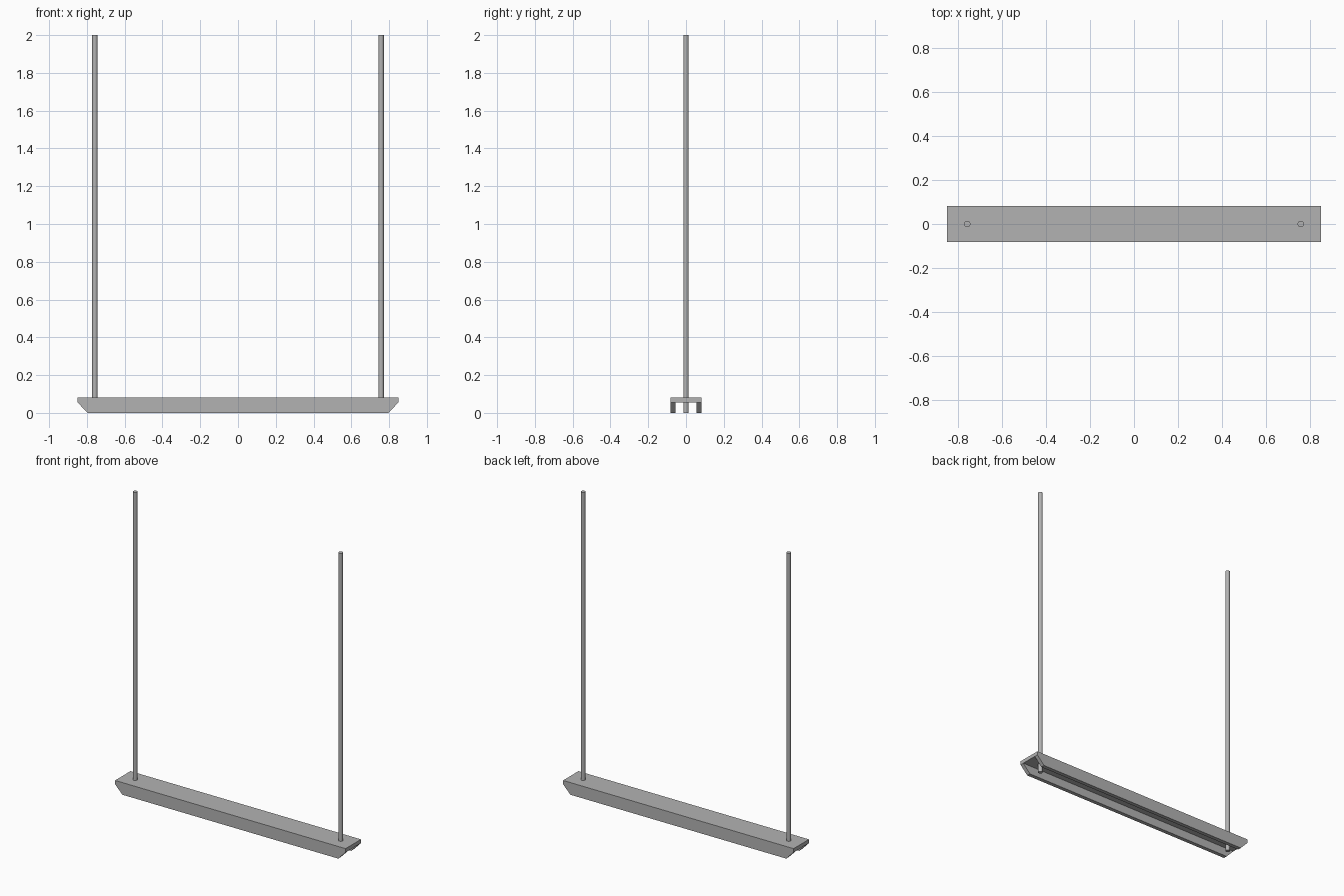
import bpy
import bmesh

cube = bpy.data.objects.get("Cube")
if cube:
    bpy.data.objects.remove(cube, do_unlink=True)

HALF_LEN, FOOT_LEN = 0.85, 0.796
HALF_WID, WALL = 0.081, 0.026
HEIGHT, LIP = 0.081, 0.056
ROD_X, ROD_R = 0.758, 0.0145

# Single grey metal
grey = bpy.data.materials.new("grey_metal")
grey.use_nodes = True
colour = (0.45, 0.45, 0.45, 1.0)
grey.diffuse_color = colour
grey.node_tree.nodes["Principled BSDF"].inputs["Base Color"].default_value = colour


def finish(name, bm):
    bmesh.ops.recalc_face_normals(bm, faces=bm.faces)
    mesh = bpy.data.meshes.new(name)
    bm.to_mesh(mesh)
    bm.free()
    mesh.materials.append(grey)
    obj = bpy.data.objects.new(name, mesh)
    bpy.context.collection.objects.link(obj)
    return obj


# Inverted channel beam: U section, lofted end to end with slanted leg ends
inner = HALF_WID - WALL
section = [(-HALF_WID, 0), (-HALF_WID, LIP), (-HALF_WID, HEIGHT),
           (HALF_WID, HEIGHT), (HALF_WID, LIP), (HALF_WID, 0),
           (inner, 0), (inner, LIP), (-inner, LIP), (-inner, 0)]
bm = bmesh.new()
ends = []
for side in (-1, 1):
    ends.append([bm.verts.new((side * (HALF_LEN if z else FOOT_LEN), y, z))
                 for y, z in section])
count = len(section)
for i in range(count):
    j = (i + 1) % count
    bm.faces.new((ends[0][i], ends[0][j], ends[1][j], ends[1][i]))
for ring in ends:
    bm.faces.new([ring[i] for i in (1, 2, 3, 4, 7, 8)])  # plate end
    bm.faces.new([ring[i] for i in (0, 1, 8, 9)])        # front leg end
    bm.faces.new([ring[i] for i in (4, 5, 6, 7)])        # back leg end
finish("channel_beam", bm)

# Upright rods passing through the beam
for name, side in (("left_rod", 1), ("right_rod", -1)):
    bm = bmesh.new()
    bmesh.ops.create_cone(bm, cap_ends=True, segments=12, radius1=ROD_R,
                          radius2=ROD_R, depth=2.0)
    bmesh.ops.translate(bm, verts=bm.verts, vec=(side * ROD_X, 0, 1.0))
    rod = finish(name, bm)
    for face in rod.data.polygons:
        face.use_smooth = abs(face.normal.z) < 0.5
    for edge in rod.data.edges:
        za, zb = (rod.data.vertices[v].co.z for v in edge.vertices)
        edge.use_edge_sharp = abs(za - zb) < 0.01
